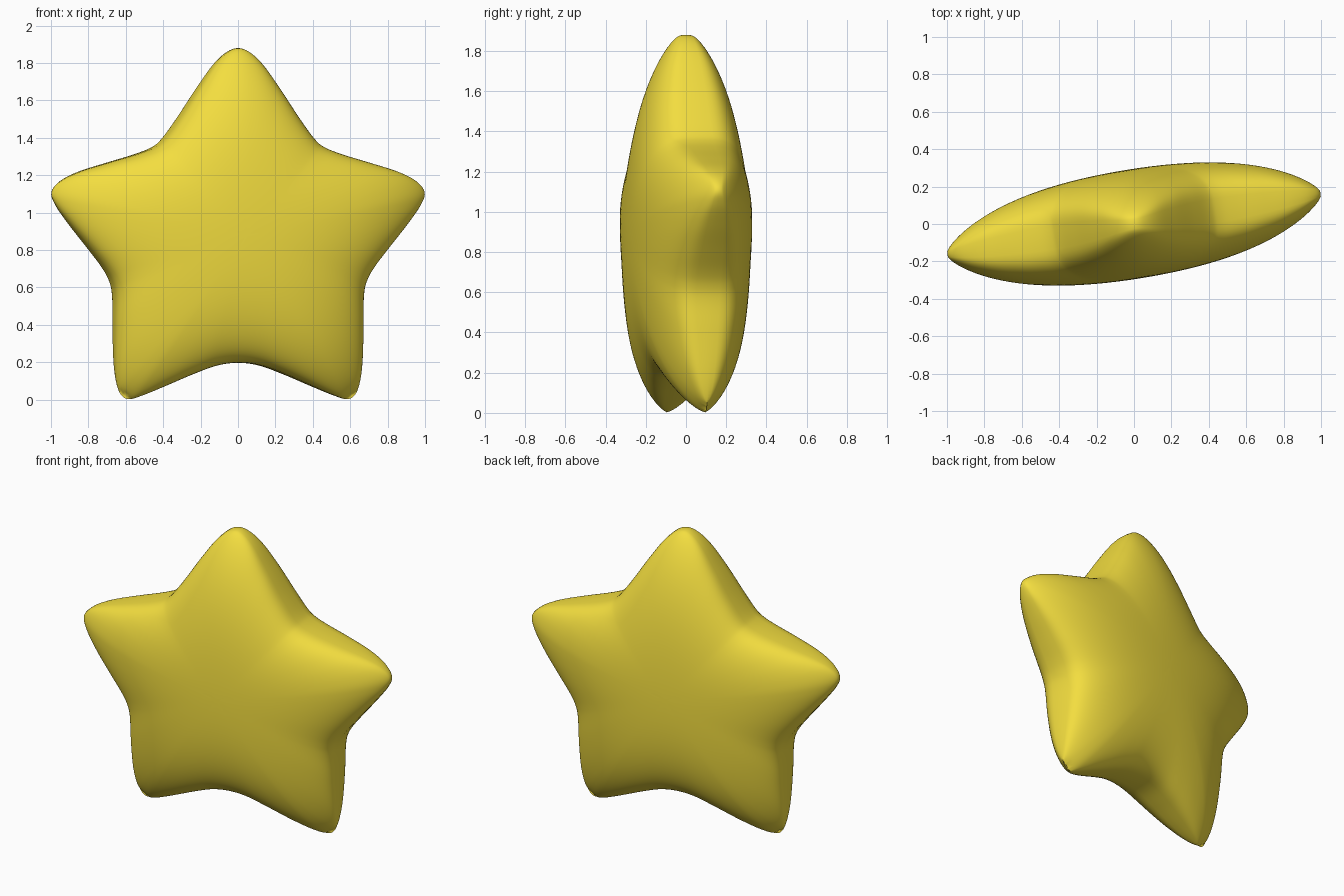
import bpy, bmesh, math
from mathutils import Vector

if "Cube" in bpy.data.objects:
    bpy.data.objects.remove(bpy.data.objects["Cube"])

CENTRE = Vector((0, 0.88))
HALF_DEPTH, REACH, EDGE = 0.292, 1.05, 4.0
RINGS, STEPS = 28, 6

# right half of the outline, from the top tip down to the lower notch
half = [(0, 1.88), (0.06, 1.858), (0.13, 1.79), (0.22, 1.66), (0.32, 1.505),
        (0.40, 1.395), (0.455, 1.35), (0.55, 1.312), (0.70, 1.267), (0.85, 1.22),
        (0.95, 1.17), (0.998, 1.11), (0.975, 1.04), (0.90, 0.935), (0.80, 0.81),
        (0.72, 0.705), (0.68, 0.63), (0.665, 0.55), (0.665, 0.40), (0.662, 0.20),
        (0.648, 0.08), (0.625, 0.025), (0.585, 0.003), (0.52, 0.02), (0.40, 0.07),
        (0.25, 0.135), (0.12, 0.182), (0, 0.197)]
half = [Vector((x / 0.988, z)) for x, z in half]
ctrl = half + [Vector((-p.x, p.y)) for p in reversed(half[1:-1])]


def smooth_loop(pts, steps):
    """Closed Catmull-Rom curve through the points."""
    out, n = [], len(pts)
    for i in range(n):
        a, b, c, d = (pts[(i + k) % n] for k in (-1, 0, 1, 2))
        for j in range(steps):
            t = j / steps
            out.append(0.5 * (2 * b + (c - a) * t + (2 * a - 5 * b + 4 * c - d) * t**2
                              + (3 * b - a - 3 * c + d) * t**3))
    return out


loop = smooth_loop(ctrl, STEPS)


def depth(offset, s):
    """Ellipsoidal puff, rounded off towards the outline."""
    dome = math.sqrt(max(0, 1 - (offset.length / REACH) ** 2))
    return HALF_DEPTH * dome * max(0, 1 - s**EDGE) ** (1 / EDGE)


# puffed star: scaled outline rings on both faces, sharing the rim
bm = bmesh.new()


def ring(k, side):
    s = math.sin(k / RINGS * math.pi / 2)
    verts = []
    for p in loop:
        o = (p - CENTRE) * s
        verts.append(bm.verts.new((o.x, side * depth(o, s) if k < RINGS else 0, CENTRE.y + o.y)))
    return verts


rim = ring(RINGS, 1)
n = len(loop)
for side in (-1, 1):
    prev = rim
    for k in range(RINGS - 1, 0, -1):
        cur = ring(k, side)
        for i in range(n):
            j = (i + 1) % n
            bm.faces.new((prev[i], prev[j], cur[j], cur[i]))
        prev = cur
    pole = bm.verts.new((0, side * HALF_DEPTH, CENTRE.y))
    for i in range(n):
        bm.faces.new((prev[i], prev[(i + 1) % n], pole))
bmesh.ops.recalc_face_normals(bm, faces=bm.faces)
for f in bm.faces:
    f.smooth = True

mesh = bpy.data.meshes.new("star")
bm.to_mesh(mesh)
bm.free()
star = bpy.data.objects.new("star", mesh)
bpy.context.collection.objects.link(star)
star.rotation_euler.z = math.radians(9.3)

mat = bpy.data.materials.new("yellow")
mat.diffuse_color = (0.9, 0.73, 0.05, 1)
mat.use_nodes = True
mat.node_tree.nodes["Principled BSDF"].inputs["Base Color"].default_value = mat.diffuse_color
mesh.materials.append(mat)
